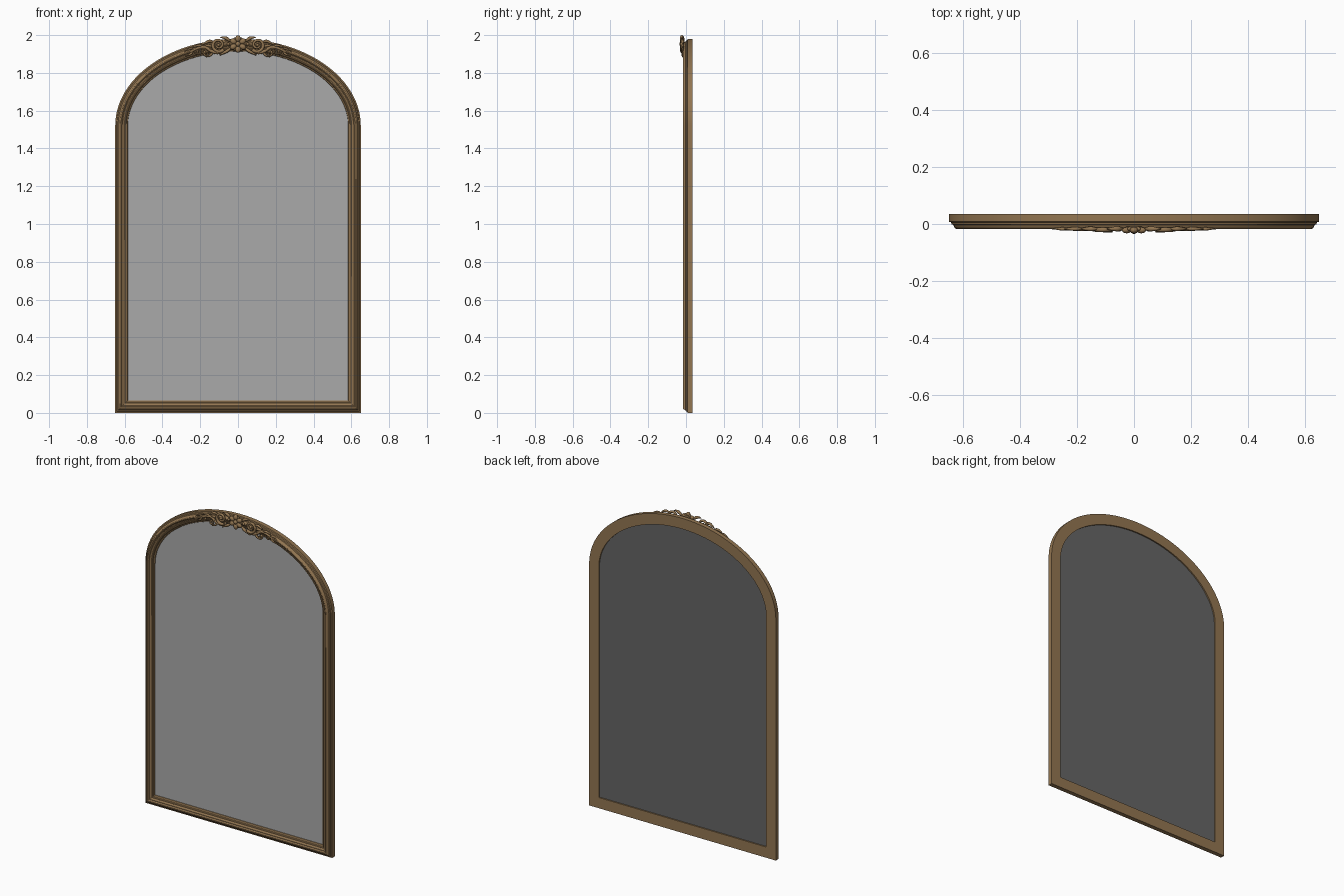
import bpy, bmesh, math
from mathutils import Vector, Matrix

if "Cube" in bpy.data.objects:
    bpy.data.objects.remove(bpy.data.objects["Cube"])


def material(name, rgb):
    m = bpy.data.materials.new(name)
    m.diffuse_color = (*rgb, 1)
    m.use_nodes = True
    m.node_tree.nodes["Principled BSDF"].inputs["Base Color"].default_value = m.diffuse_color
    return m


GOLD = material("antique gold", (0.29, 0.18, 0.083))
GLASS = material("mirror grey", (0.40, 0.40, 0.40))
BACK = material("dark backing", (0.13, 0.13, 0.13))


def finish(bm, name, mat, angle=35):
    bmesh.ops.recalc_face_normals(bm, faces=bm.faces)
    me = bpy.data.meshes.new(name)
    bm.to_mesh(me)
    bm.free()
    me.materials.append(mat)
    me.shade_smooth()
    me.set_sharp_from_angle(angle=math.radians(angle))
    ob = bpy.data.objects.new(name, me)
    bpy.context.collection.objects.link(ob)
    return ob


# Arched outline: straight sides, half-ellipse top
HW, SPRING, RISE, SEG = 0.65, 1.52, 0.46, 72


def outline(w):
    """Outline offset inward by w (mitred bottom corners)."""
    pts = [(HW - w, w)]
    for i in range(SEG + 1):
        t = math.pi * i / SEG
        n = Vector((RISE * math.cos(t), HW * math.sin(t))).normalized()
        pts.append((HW * math.cos(t) - n.x * w, SPRING + RISE * math.sin(t) - n.y * w))
    pts.append((-HW + w, w))
    return pts


def bridge(bm, rings, close):
    n = len(rings[0])
    pairs = list(zip(rings, rings[1:])) + ([(rings[-1], rings[0])] if close else [])
    for a, b in pairs:
        for i in range(n):
            j = (i + 1) % n
            bm.faces.new((a[i], a[j], b[j], b[i]))


# Moulded frame: profile of (inward distance, y) swept round the outline
profile = [(0, .035), (0, .008), (.007, .006), (.009, -.001), (.015, -.003), (.017, -.009),
           (.020, -.014), (.025, -.017), (.031, -.017), (.035, -.014), (.037, -.009),
           (.040, -.009), (.044, -.006), (.049, -.004), (.053, -.005), (.056, -.003),
           (.058, .003), (.065, .007), (.067, .012), (.067, .035)]
bm = bmesh.new()
rings = [[bm.verts.new((x, y, z)) for x, z in outline(w)] for w, y in profile]
bridge(bm, rings, True)
finish(bm, "moulded_frame", GOLD, 30)


# Glass and backing board
def panel(name, y0, y1, mat):
    bm = bmesh.new()
    rings = [[bm.verts.new((x, y, z)) for x, z in outline(.0665)] for y in (y0, y1)]
    bridge(bm, rings, False)
    for r in rings:
        bm.faces.new(r)
    finish(bm, name, mat)


panel("mirror_glass", .010, .018, GLASS)
panel("backing_board", .018, .027, BACK)


# Ornament helpers
def smooth_path(pts, n=7):
    """Catmull-Rom path through (x, z, radius) points."""
    p = [Vector(q) for q in pts]
    p = [2 * p[0] - p[1]] + p + [2 * p[-1] - p[-2]]
    out = []
    for a, b, c, d in zip(p, p[1:], p[2:], p[3:]):
        for k in range(n):
            t = k / n
            out.append(.5 * (2 * b + (c - a) * t + (2 * a - 5 * b + 4 * c - d) * t ** 2
                             + (3 * b - a - 3 * c + d) * t ** 3))
    return out + [p[-2]]


def tube(bm, path, y, depth, s, sides=10):
    """Sweep a flattened round section along a path in the XZ plane."""
    rings = []
    for i, q in enumerate(path):
        a, b = path[max(i - 1, 0)], path[min(i + 1, len(path) - 1)]
        d = Vector((b.x - a.x, b.y - a.y)).normalized()
        r = max(q.z, .0012)
        ring = []
        for k in range(sides):
            t = 2 * math.pi * k / sides
            u = r * math.cos(t)
            ring.append(bm.verts.new((s * (q.x - d.y * u), y + r * depth * math.sin(t), q.y + d.x * u)))
        rings.append(ring)
    bridge(bm, rings, False)
    bm.faces.new(rings[0])
    bm.faces.new(rings[-1])


def spiral(cx, cz, r0, r1, a0, a1, t0, t1, n=40):
    return [Vector((cx + (r0 + (r1 - r0) * f) * math.cos(a0 + (a1 - a0) * f),
                    cz + (r0 + (r1 - r0) * f) * math.sin(a0 + (a1 - a0) * f),
                    t0 + (t1 - t0) * f)) for f in (i / n for i in range(n + 1))]


def blob(bm, x, y, z, size, turn=0, seg=14):
    m = Matrix.Translation((x, y, z)) @ Matrix.Rotation(-turn, 4, 'Y') @ Matrix.Diagonal((*size, 1))
    bmesh.ops.create_uvsphere(bm, u_segments=seg, v_segments=8, radius=1, matrix=m)


# Central rosette
CZ = 1.953
bm = bmesh.new()
for i in range(6):
    a = math.pi / 2 + i * math.pi / 3
    blob(bm, .029 * math.cos(a), -.022, CZ + .029 * math.sin(a), (.018, .011, .014), a)
    b = a + math.pi / 6
    blob(bm, .028 * math.cos(b), -.017, CZ + .028 * math.sin(b), (.013, .008, .007), b)
blob(bm, 0, -.024, CZ, (.013, .011, .013))
bmesh.ops.create_cone(bm, cap_ends=True, segments=24, radius1=.03, radius2=.03, depth=.014,
                      matrix=Matrix.Translation((0, -.016, CZ)) @ Matrix.Rotation(math.pi / 2, 4, 'X'))
finish(bm, "rosette", GOLD, 50)

# Scrolls and leaves, built once per side
for s, side in ((1, "right"), (-1, "left")):
    # large volute, its eye and the tail that runs along the frame
    bm = bmesh.new()
    tube(bm, spiral(.103, 1.948, .010, .037, .3, -8.6, .005, .009), -.020, 1.1, s)
    blob(bm, s * .103, -.021, 1.948, (.009, .009, .009))
    tube(bm, smooth_path([(.075, 1.924, .009), (.105, 1.908, .009), (.14, 1.915, .009), (.175, 1.936, .008),
                          (.215, 1.930, .007), (.25, 1.912, .005), (.288, 1.897, .002)]), -.017, 1.0, s)
    # small curl hanging below and one at the tail
    tube(bm, spiral(.168, 1.902, .003, .014, 0, 7.5, .003, .006, 26), -.017, 1.2, s)
    tube(bm, spiral(.222, 1.909, .003, .011, 2, -4.5, .003, .005, 22), -.016, 1.1, s)
    finish(bm, side + "_scroll", GOLD, 50)

    # acanthus leaves: tapered lobes
    bm = bmesh.new()
    leaves = [
        [(.035, 1.935, .004), (.055, 1.918, .009), (.082, 1.903, .006), (.098, 1.893, .002)],
        [(.040, 1.965, .004), (.056, 1.980, .009), (.078, 1.988, .006), (.095, 1.986, .002)],
        [(.130, 1.965, .004), (.150, 1.968, .008), (.170, 1.960, .006), (.186, 1.948, .002)],
        [(.140, 1.940, .004), (.155, 1.945, .008), (.172, 1.942, .005), (.190, 1.930, .002)],
        [(.185, 1.940, .004), (.205, 1.946, .007), (.228, 1.940, .005), (.245, 1.929, .002)],
        [(.235, 1.922, .003), (.250, 1.928, .006), (.268, 1.922, .004), (.284, 1.912, .001)],
        [(.238, 1.915, .003), (.248, 1.902, .006), (.264, 1.893, .004), (.280, 1.888, .001)],
        [(.130, 1.912, .003), (.140, 1.900, .007), (.152, 1.890, .005), (.168, 1.884, .002)],
    ]
    for leaf in leaves:
        tube(bm, smooth_path(leaf, 5), -.017, 1.0, s, 8)
    # beads beside the rosette
    for x, z, r in ((.052, 1.953, .008), (.148, 1.928, .006), (.195, 1.912, .005)):
        blob(bm, s * x, -.019, z, (r, r, r), 0, 12)
    finish(bm, side + "_leaves", GOLD, 50)
